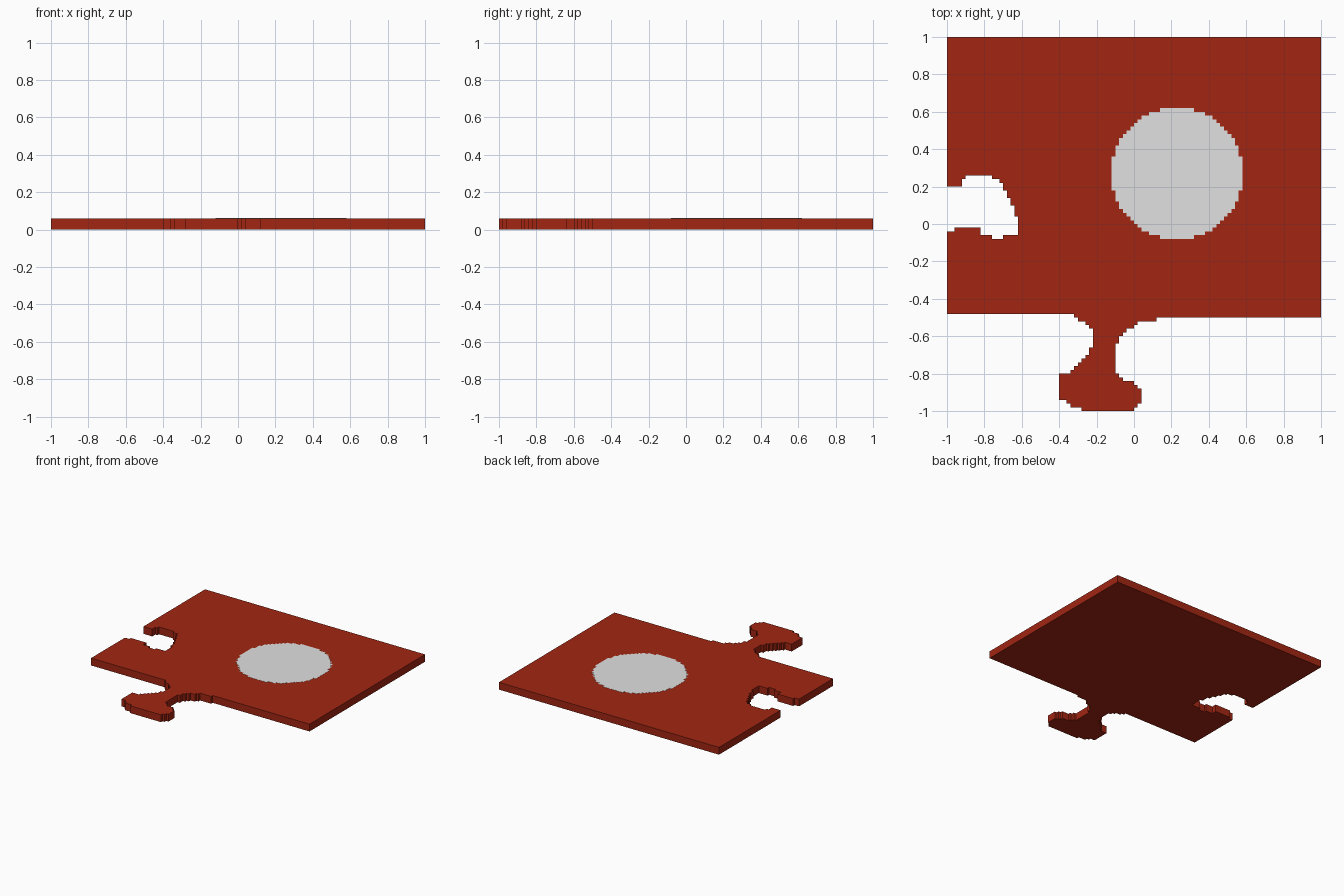
import bpy
import bmesh
import math

if "Cube" in bpy.data.objects:
    bpy.data.objects.remove(bpy.data.objects["Cube"])

CELL = 0.02      # edges step along this grid
THICK = 0.06


def material(name, rgb):
    m = bpy.data.materials.new(name)
    m.diffuse_color = (*rgb, 1.0)
    m.use_nodes = True
    m.node_tree.nodes["Principled BSDF"].inputs["Base Color"].default_value = m.diffuse_color
    return m


def stepped(keys):
    """Join grid points into a closed loop, turning diagonals into stairs."""
    pts = []
    for (x0, y0), (x1, y1) in zip(keys, keys[1:] + keys[:1]):
        pts.append((x0, y0))
        n = min(abs(x1 - x0), abs(y1 - y0))
        x, y = x0, y0
        for i in range(1, n + 1):
            x = x0 + round((x1 - x0) * i / n)
            pts.append((x, y))
            y = y0 + round((y1 - y0) * i / n)
            if i < n:
                pts.append((x, y))
    return pts


def slab(name, pts, z0, z1, mat):
    """Extrude a flat outline given in grid cells."""
    bm = bmesh.new()
    face = bm.faces.new([bm.verts.new((x * CELL, y * CELL, z0)) for x, y in pts])
    top = bmesh.ops.extrude_face_region(bm, geom=[face], use_keep_orig=True)
    for v in top["geom"]:
        if isinstance(v, bmesh.types.BMVert):
            v.co.z = z1
    bmesh.ops.recalc_face_normals(bm, faces=bm.faces)
    bmesh.ops.triangulate(bm, faces=[f for f in bm.faces if len(f.verts) > 4])
    mesh = bpy.data.meshes.new(name)
    bm.to_mesh(mesh)
    bm.free()
    mesh.materials.append(mat)
    ob = bpy.data.objects.new(name, mesh)
    bpy.context.collection.objects.link(ob)
    return ob


red = material("brick red", (0.36, 0.019, 0.006))
grey = material("pale grey", (0.75, 0.75, 0.75))

# Puzzle piece outline: front edge with tab, plain sides, notch on the left
tab = [(-18, -24), (-16, -25), (-12, -28), (-11, -30), (-11, -33), (-12, -33),
       (-12, -35), (-17, -40), (-20, -41), (-20, -47), (-18, -48), (-17, -49),
       (-14, -50), (-3, -50), (0, -49), (2, -47), (2, -44), (0, -42),
       (-3, -41), (-5, -39), (-5, -32), (-4, -32), (-4, -30), (-2, -28),
       (1, -26), (6, -26), (6, -25)]
notch = [(-50, 10), (-47, 10), (-45, 13), (-40, 13), (-36, 11), (-35, 9),
         (-34, 7), (-33, 5), (-32, 2), (-31, 2), (-31, -3), (-35, -3),
         (-35, -4), (-38, -4), (-38, -3), (-40, -3), (-41, -1), (-48, -1),
         (-48, -2), (-50, -2)]
outline = [(-50, -24)] + tab + [(50, -25), (50, 50), (-50, 50)] + notch
slab("puzzle_piece", stepped(outline), 0.0, THICK, red)

# Painted round spot with the same stepped edge
R = 17.5
cx, cy = 11.5, 13.5
right, left = [], []
for j in range(-17, 18):
    half = math.floor(math.sqrt(R * R - j * j)) + 0.5
    for y in (j - 0.5, j + 0.5):
        if right and right[-1] == (cx + half, cy + y):
            continue
        right.append((cx + half, cy + y))
        left.append((cx - half, cy + y))
slab("round_spot", right + left[::-1], THICK - 0.001, THICK + 0.001, grey)
